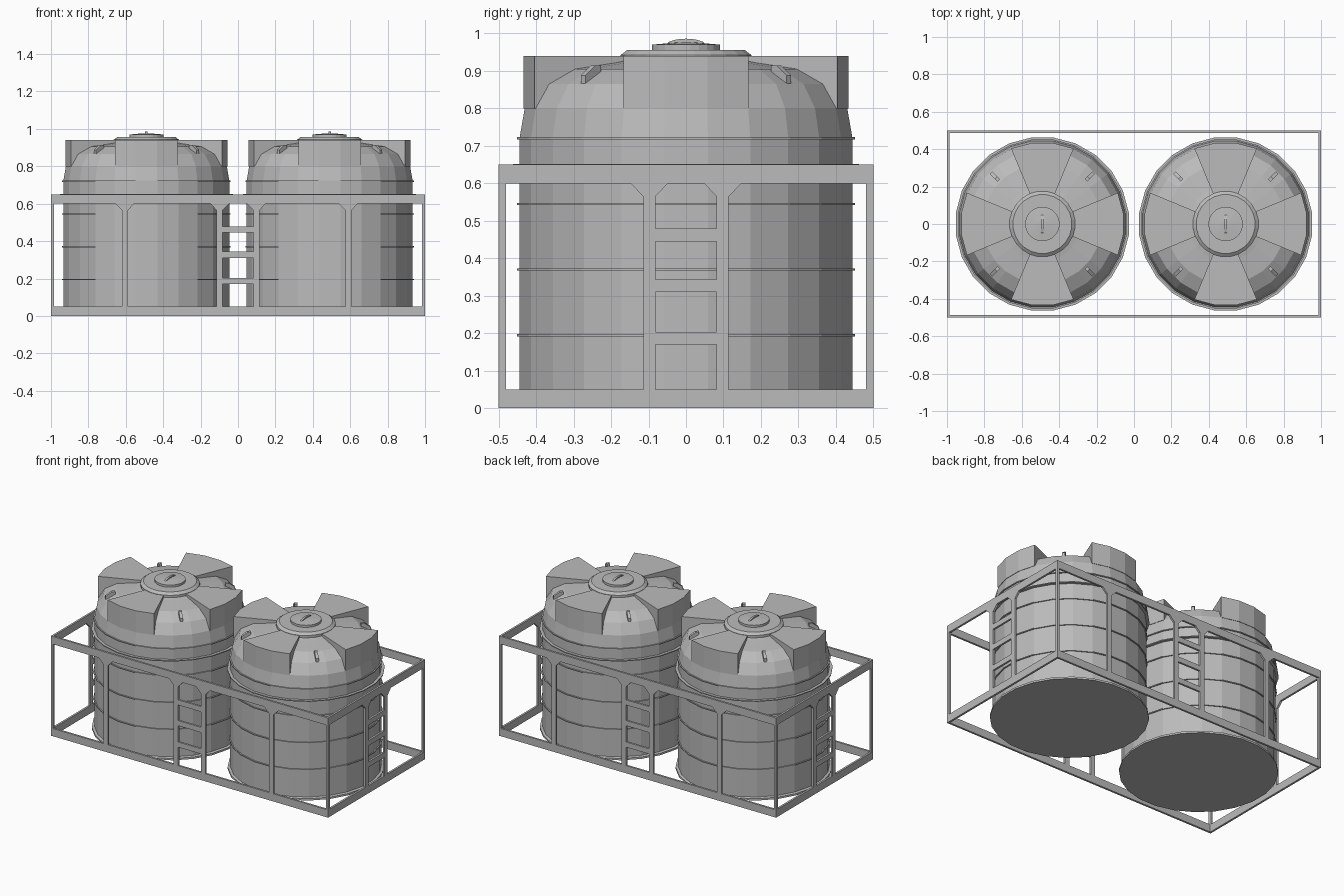
import bpy, bmesh
from math import sin, cos, pi, radians
from mathutils import Matrix, Vector

if "Cube" in bpy.data.objects:
    bpy.data.objects.remove(bpy.data.objects["Cube"], do_unlink=True)

GREY = bpy.data.materials.new("plain grey")
GREY.use_nodes = True
GREY.diffuse_color = (0.5, 0.5, 0.5, 1)
GREY.node_tree.nodes["Principled BSDF"].inputs["Base Color"].default_value = (0.5, 0.5, 0.5, 1)

SIDES = 24
STEP = 2 * pi / SIDES


def finish(name, bm, matrix):
    bmesh.ops.recalc_face_normals(bm, faces=bm.faces)
    mesh = bpy.data.meshes.new(name)
    bm.to_mesh(mesh)
    bm.free()
    mesh.materials.append(GREY)
    obj = bpy.data.objects.new(name, mesh)
    obj.matrix_world = matrix
    bpy.context.collection.objects.link(obj)
    return obj


def lathe(name, profile, matrix, closed=False):
    """Turn (radius, height) points; open profiles get flat end caps."""
    bm = bmesh.new()
    rings = []
    for r, z in profile:
        rings.append([bm.verts.new((r * cos((i + 0.5) * STEP), r * sin((i + 0.5) * STEP), z))
                      for i in range(SIDES)])
    pairs = list(zip(rings, rings[1:]))
    if closed:
        pairs.append((rings[-1], rings[0]))
    else:
        bm.faces.new(rings[0])
        bm.faces.new(rings[-1])
    for a, b in pairs:
        for i in range(SIDES):
            j = (i + 1) % SIDES
            bm.faces.new((a[i], a[j], b[j], b[i]))
    return finish(name, bm, matrix)


def add_prism(bm, points, offset):
    """Extrude a flat outline along an offset."""
    low = [bm.verts.new(p) for p in points]
    high = [bm.verts.new(Vector(p) + Vector(offset)) for p in points]
    bm.faces.new(low)
    bm.faces.new(high)
    for i in range(len(low)):
        j = (i + 1) % len(low)
        bm.faces.new((low[i], low[j], high[j], high[i]))


def prism(name, points, offset, matrix):
    bm = bmesh.new()
    add_prism(bm, points, offset)
    return finish(name, bm, matrix)


def tank(side, x):
    place = Matrix.Translation((x, 0, 0))
    # body with base flange and domed shoulder
    lathe(side + "_tank_body",
          [(0.463, 0), (0.463, 0.012), (0.448, 0.016), (0.448, 0.72), (0.434, 0.80),
           (0.395, 0.865), (0.32, 0.905), (0.2, 0.922), (0.16, 0.93)], place)
    # thin hoops and wider mid flange
    for z, r in ((0.195, 0.455), (0.37, 0.455), (0.545, 0.455), (0.648, 0.466), (0.72, 0.455)):
        lathe(side + "_tank_hoop",
              [(0.43, z - 0.003), (r, z - 0.003), (r, z + 0.003), (0.43, z + 0.003)],
              place, closed=True)
    # neck collar and lid
    lathe(side + "_neck_collar", [(0.176, 0.90), (0.176, 0.942), (0.158, 0.956)], place)
    lathe(side + "_lid", [(0.092, 0.95), (0.092, 0.97), (0.02, 0.976)], place)
    # arched lid handle
    arch = [(0, 0.052 * cos(t * pi / 6), 0.97 + 0.016 * sin(t * pi / 6)) for t in range(7)]
    prism(side + "_lid_handle", [(-0.006, y, z) for _, y, z in arch], (0.012, 0, 0), place)
    for k in range(4):
        turn = place @ Matrix.Rotation(k * pi / 2, 4, 'Z')
        # raised flat-topped lobe
        angles = [(i - 1.5) * STEP for i in range(4)]
        outline = [(0.437 * cos(a), 0.437 * sin(a), 0.80) for a in angles]
        outline += [(0.15 * cos(a), 0.15 * sin(a), 0.80) for a in reversed(angles)]
        prism(side + "_shoulder_lobe", outline, (0, 0, 0.14), turn)
        # lifting lug between lobes
        diagonal = turn @ Matrix.Rotation(pi / 4, 4, 'Z')
        lug = [(0.33, 0.89), (0.33, 0.915), (0.35, 0.915), (0.388, 0.888),
               (0.388, 0.86), (0.37, 0.86)]
        prism(side + "_lifting_lug", [(r, -0.009, z) for r, z in lug], (0, 0.018, 0), diagonal)


def frame_panel(name, half, corner, posts, matrix):
    """Flat framed side with gusseted posts and a central ladder, outer face at y = 0."""
    bm = bmesh.new()
    depth = (0, 0.013, 0)

    def bar(x0, x1, z0, z1):
        add_prism(bm, [(x0, 0, z0), (x1, 0, z0), (x1, 0, z1), (x0, 0, z1)], depth)

    bar(-half, half, 0, 0.05)
    bar(-half, half, 0.60, 0.65)
    for s in (-1, 1):
        bar(s * half, s * (half - corner), 0.05, 0.60)
    for x in posts:
        bar(x - 0.016, x + 0.016, 0.05, 0.60)
        for s in (-1, 1):
            edge = x + s * 0.016
            add_prism(bm, [(edge, 0, 0.565), (edge, 0, 0.60), (edge + s * 0.034, 0, 0.60)], depth)
    for z in (0.17, 0.31, 0.445):
        bar(-0.082, 0.082, z, z + 0.034)
    finish(name, bm, matrix)


tank("right", -0.49)
tank("left", 0.49)

# four sides of the cage
for name, degrees in (("front", 0), ("left", 90), ("back", 180), ("right", 270)):
    wide = degrees % 180 == 0
    spin = Matrix.Rotation(radians(degrees), 4, 'Z')
    if wide:
        frame_panel(name + "_frame", 1.0, 0.016, (-0.605, -0.098, 0.098, 0.59),
                    spin @ Matrix.Translation((0, -0.5, 0)))
    else:
        frame_panel(name + "_frame", 0.5, 0.02, (-0.098, 0.098),
                    spin @ Matrix.Translation((0, -1.0, 0)))
